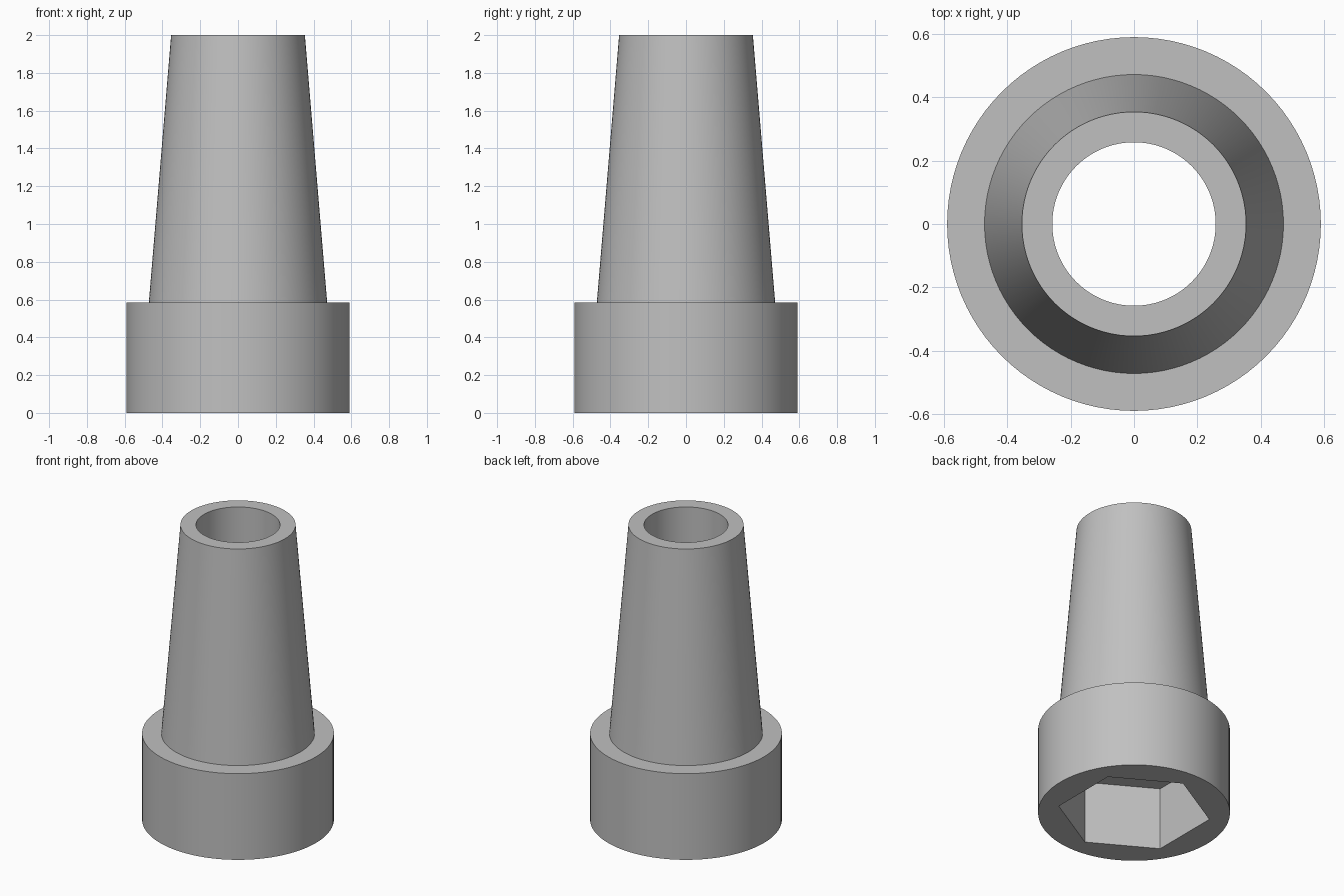
import bpy, bmesh, math

cube = bpy.data.objects.get("Cube")
if cube:
    bpy.data.objects.remove(cube, do_unlink=True)

SEGMENTS = 96
HEX_R = 0.47       # corner radius of the hexagonal socket
BORE_R = 0.258
SOCKET_TOP = 0.425
COLLAR_TOP = 0.585

grey = bpy.data.materials.new("Plain grey")
grey.use_nodes = True
colour = (0.53, 0.53, 0.53, 1)
grey.diffuse_color = colour
grey.node_tree.nodes["Principled BSDF"].inputs["Base Color"].default_value = colour


def circle(radius):
    return lambda angle: radius


def hexagon(radius):
    # Corners point along +y and -y
    side = math.pi / 3
    apothem = radius * math.cos(side / 2)
    return lambda angle: apothem / math.cos((angle + side / 2) % side - side / 2)


def loft_closed(name, sections):
    """Join a closed loop of (outline, height) rings into a solid."""
    bm = bmesh.new()
    rings = []
    for outline, z in sections:
        ring = []
        for i in range(SEGMENTS):
            a = math.tau * i / SEGMENTS
            r = outline(a)
            ring.append(bm.verts.new((r * math.cos(a), r * math.sin(a), z)))
        rings.append(ring)
    for k, low in enumerate(rings):
        high = rings[(k + 1) % len(rings)]
        for i in range(SEGMENTS):
            j = (i + 1) % SEGMENTS
            bm.faces.new((low[i], low[j], high[j], high[i]))
    bmesh.ops.recalc_face_normals(bm, faces=bm.faces)
    mesh = bpy.data.meshes.new(name)
    bm.to_mesh(mesh)
    bm.free()
    mesh.materials.append(grey)
    obj = bpy.data.objects.new(name, mesh)
    bpy.context.collection.objects.link(obj)
    return obj


# Collar, tapered neck, through bore and hexagonal socket underneath
body = loft_closed("tapered_socket_sleeve", [
    (circle(0.59), 0),
    (circle(0.59), COLLAR_TOP),
    (circle(0.472), COLLAR_TOP),
    (circle(0.354), 2),
    (circle(BORE_R), 2),
    (circle(BORE_R), SOCKET_TOP),
    (hexagon(HEX_R), SOCKET_TOP),
    (hexagon(HEX_R), 0),
])

bpy.ops.object.select_all(action='DESELECT')
body.select_set(True)
bpy.context.view_layer.objects.active = body
bpy.ops.object.shade_smooth_by_angle(angle=math.radians(30))
